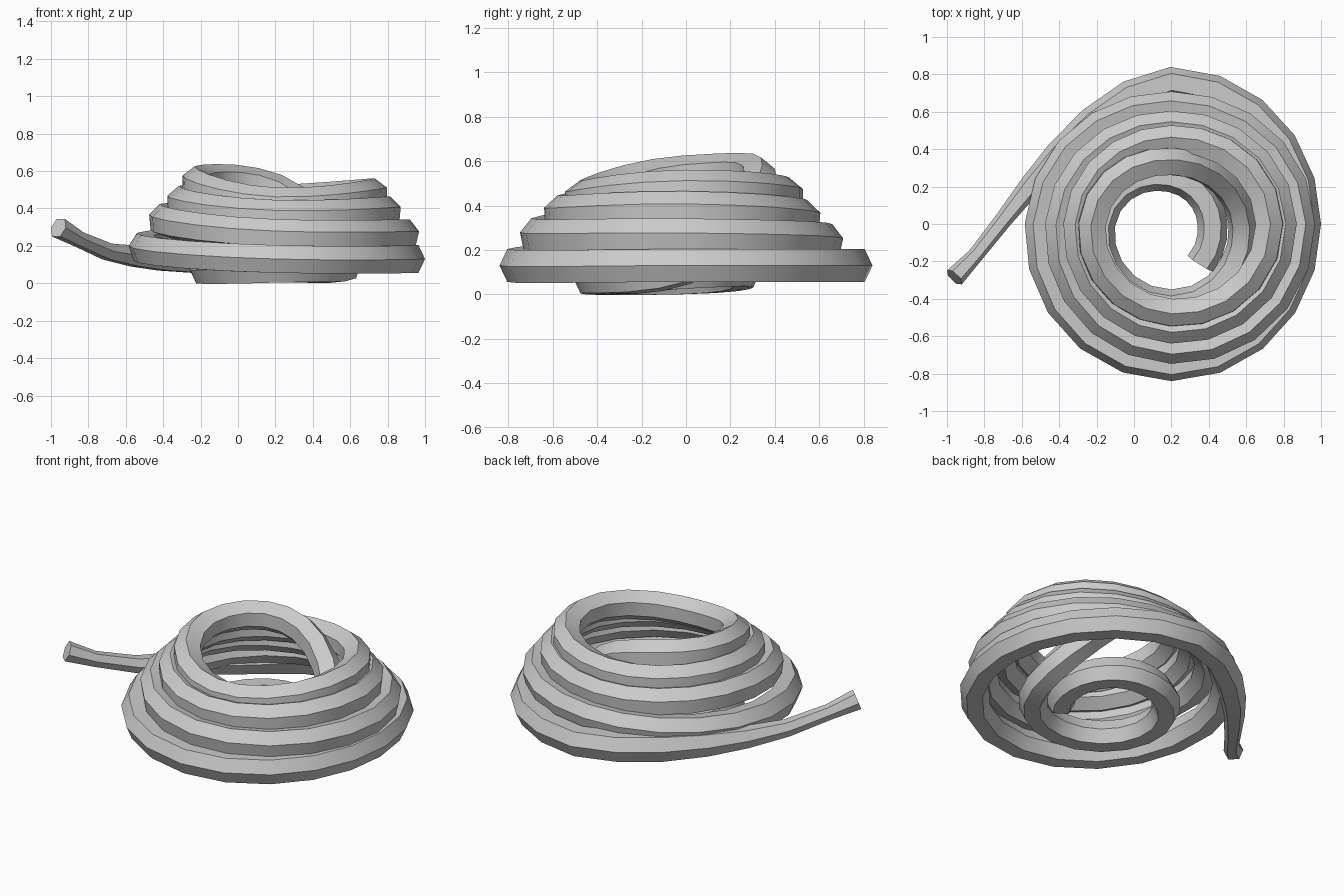
import bpy, bmesh, math
from mathutils import Vector

if "Cube" in bpy.data.objects:
    bpy.data.objects.remove(bpy.data.objects["Cube"])

CX = 0.2  # coil axis

# loose tail: x, y, z, thickness
tail = [(-0.96, -0.285, 0.297, 0.68), (-0.85, -0.17, 0.235, 0.52), (-0.70, 0.02, 0.17, 0.58),
        (-0.55, 0.21, 0.145, 0.74), (-0.40, 0.38, 0.135, 0.9), (-0.22, 0.55, 0.13, 1), (-0.02, 0.69, 0.13, 1)]

# coil: radius, height and tilt every quarter turn, clockwise (back, right, front, left)
keys = [(0.76, .13, 0), (0.72, .13, 0), (0.76, .13, 0), (0.705, .19, 8),
        (0.63, .235, 12), (0.69, .26, 12), (0.67, .26, 14), (0.60, .34, 20),
        (0.53, .34, 20), (0.595, .38, 20), (0.565, .36, 22), (0.505, .435, 25),
        (0.455, .44, 25), (0.525, .475, 28), (0.475, .425, 28), (0.425, .54, 28),
        (0.335, .50, 25), (0.385, .125, 10), (0.43, .078, 0), (0.38, .075, 0),
        (0.25, .11, 0), (0.22, .10, 0), (0.29, .075, 0)]


def catmull(a, b, c, d, t):
    return 0.5 * (2*b + (c-a)*t + (2*a-5*b+4*c-d)*t*t + (3*b-a-3*c+d)*t**3)


STEPS = 5
path = [(Vector(p[:3]), p[3], 0) for p in tail]
n = len(keys)
for i in range(n - 1):
    q = [keys[min(max(i + k, 0), n - 1)] for k in (-1, 0, 1, 2)]
    for s in range(STEPS):
        if i == n - 2 and s > 3:
            break  # inner end stops before the full quarter
        t = s / STEPS
        r, z, tilt = (catmull(*[k[j] for k in q], t) for j in range(3))
        a = math.radians(90 - 90 * (i + t))
        path.append((Vector((CX + r*math.cos(a), r*math.sin(a), z)), 1.0, math.radians(tilt)))

# hexagonal section with a ridge pointing outwards, swept along the path
section = [(0.08, 0), (0.045, 0.074), (-0.045, 0.074), (-0.08, 0), (-0.045, -0.074), (0.045, -0.074)]
bm = bmesh.new()
rings = []
for i, (p, s, tilt) in enumerate(path):
    tan = (path[min(i+1, len(path)-1)][0] - path[max(i-1, 0)][0]).normalized()
    out = Vector((-tan.y, tan.x, 0)).normalized()
    up = out.cross(tan)
    if up.z < 0:
        up = -up
    c, d = math.cos(tilt), math.sin(tilt)
    rings.append([bm.verts.new(p + out*(u*c - v*d)*s + up*(u*d + v*c)*s) for u, v in section])
for a, b in zip(rings, rings[1:]):
    for k in range(6):
        m = (k + 1) % 6
        bm.faces.new((a[k], a[m], b[m], b[k]))
bm.faces.new(rings[0])
bm.faces.new(rings[-1])
bmesh.ops.recalc_face_normals(bm, faces=bm.faces)
mesh = bpy.data.meshes.new("coiled_rope")
bm.to_mesh(mesh)
bm.free()
rope = bpy.data.objects.new("coiled_rope", mesh)
bpy.context.collection.objects.link(rope)
bpy.context.view_layer.objects.active = rope
rope.select_set(True)
bpy.ops.object.shade_smooth_by_angle(angle=math.radians(30))
